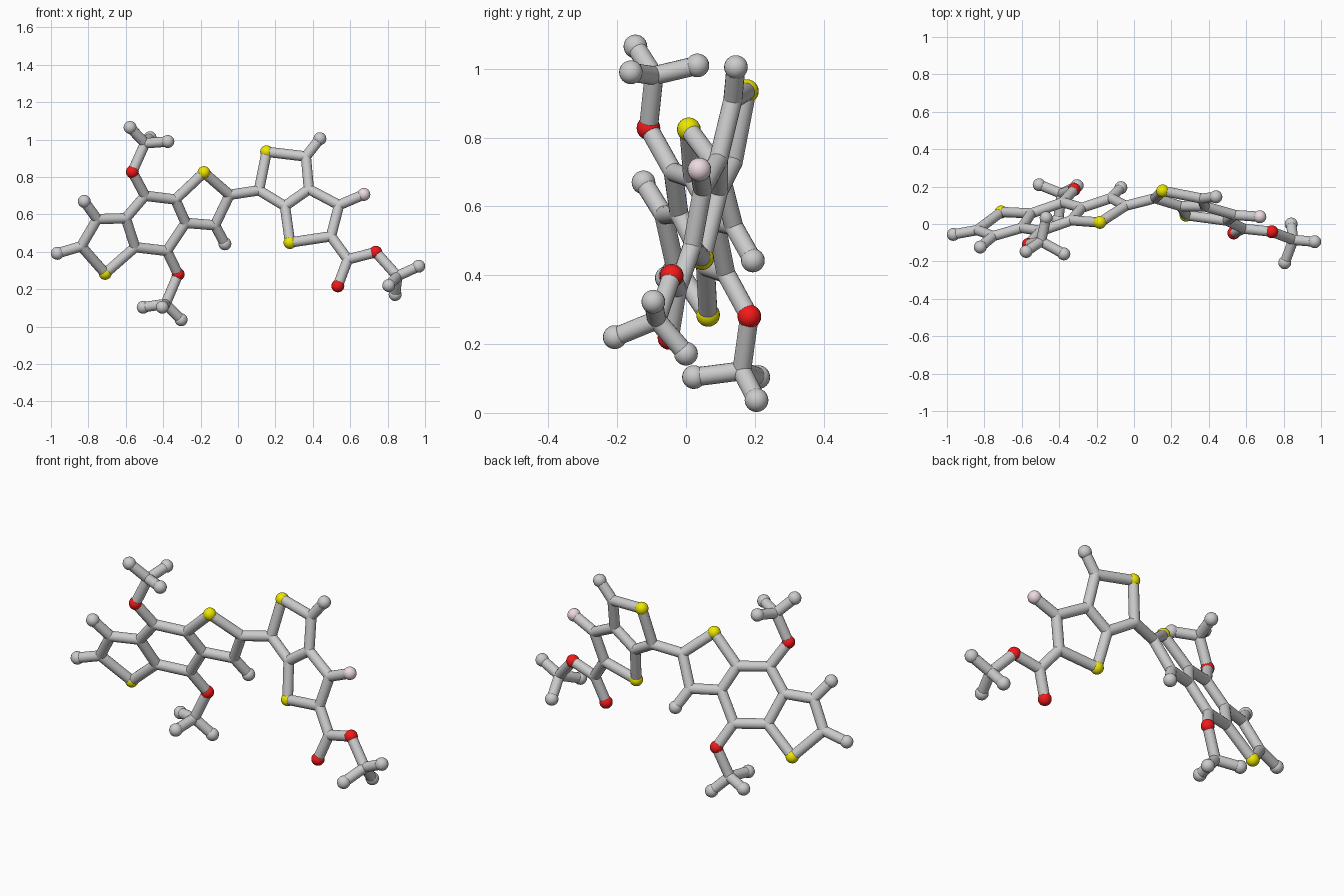
import bpy, bmesh
from mathutils import Vector

if "Cube" in bpy.data.objects:
    bpy.data.objects.remove(bpy.data.objects["Cube"])

BALL, TUBE = 0.0345, 0.0275


def material(name, rgb):
    m = bpy.data.materials.new(name)
    m.diffuse_color = (*rgb, 1)
    m.use_nodes = True
    m.node_tree.nodes["Principled BSDF"].inputs["Base Color"].default_value = m.diffuse_color
    return m


RED = material("red", (0.9, 0.01, 0.01))
YELLOW = material("yellow", (0.85, 0.8, 0.0))
PINK = material("pale_pink", (0.85, 0.7, 0.74))

# kind -> (part name, radius, material); carbon joints are as thin as the rods
KINDS = {
    "C": ("joint", TUBE, None),
    "H": ("end_ball", BALL, None),
    "O": ("red_ball", BALL, RED),
    "S": ("yellow_ball", BALL, YELLOW),
    "F": ("pink_ball", BALL, PINK),
}


def finish(name, bm, mat=None):
    for f in bm.faces:
        f.smooth = True
    me = bpy.data.meshes.new(name)
    bm.to_mesh(me)
    bm.free()
    if mat:
        me.materials.append(mat)
    ob = bpy.data.objects.new(name, me)
    bpy.context.collection.objects.link(ob)
    return ob


def ball(kind, p):
    name, r, mat = KINDS[kind]
    bm = bmesh.new()
    bmesh.ops.create_uvsphere(bm, u_segments=20, v_segments=12, radius=r)
    finish(name, bm, mat).location = p


def rod(a, b):
    d = b - a
    bm = bmesh.new()
    bmesh.ops.create_cone(bm, segments=18, radius1=TUBE, radius2=TUBE, depth=d.length)
    ob = finish("rod", bm)
    ob.location = (a + b) / 2
    ob.rotation_euler = d.to_track_quat("Z", "Y").to_euler()


# the two flat ring systems lie in tilted planes
def left(x, z):
    return Vector((x, 0.0375 + 0.302 * (x + 0.4425) - 0.40 * (z - 0.554), z))


def right(x, z):
    return Vector((x, 0.177 - 0.167 * (x - 0.155) + 0.225 * (z - 0.937), z))


def free(x, y, z):
    return Vector((x, y, z))


atoms = {
    # left: three fused rings
    "C1": left(-.60, .58), "C2": left(-.497, .70), "C3": left(-.335, .68),
    "C4": left(-.28, .555), "C5": left(-.38, .405), "C6": left(-.55, .425),
    "C7": left(-.753, .575), "C8": left(-.838, .43), "S1": left(-.71, .285),
    "S2": left(-.182, .824), "C9": left(-.045, .705), "C10": left(-.123, .542),
    "H1": left(-.822, .67), "H2": left(-.966, .392), "H3": left(-.07, .443),
    # upper and lower branches on the middle ring
    "O1": left(-.565, .828), "C11": free(-.497, -.093, .98),
    "H4": free(-.577, -.147, 1.065), "H5": free(-.375, -.16, .99), "H6": free(-.47, .033, 1.01),
    "O2": left(-.32, .28), "C12": free(-.387, .162, .122),
    "H7": free(-.304, .205, .037), "H8": free(-.507, .21, .104), "H9": free(-.405, .023, .104),
    # right: two fused rings
    "C13": right(.112, .729), "S3": right(.153, .935), "C14": right(.363, .91),
    "C15": right(.379, .735), "C16": right(.251, .645), "S4": right(.278, .45),
    "C17": right(.497, .483), "C18": right(.54, .65), "H10": right(.438, 1.005),
    "F1": right(.673, .707),
    # right: tail branch
    "C19": right(.587, .36), "O3": right(.534, .218), "O4": right(.737, .398),
    "C20": free(.852, -.085, .27), "H11": free(.966, -.095, .323),
    "H12": free(.806, -.207, .22), "H13": free(.84, .0, .172),
}

# rod chains through the named joints
chains = """C1 C2 C3 C4 C5 C6 C1 C7 C8 S1 C6
C3 S2 C9 C10 C4
C7 H1
C8 H2
C10 H3
C2 O1 C11 H4
H5 C11 H6
C5 O2 C12 H7
H8 C12 H9
C9 C13 S3 C14 C15 C16 C13
C16 S4 C17 C18 C15
C14 H10
C18 F1
C17 C19 O3
C19 O4 C20 H11
H12 C20 H13"""

for key, p in atoms.items():
    ball(key[0], p)
for line in chains.splitlines():
    names = line.split()
    for a, b in zip(names, names[1:]):
        rod(atoms[a], atoms[b])
